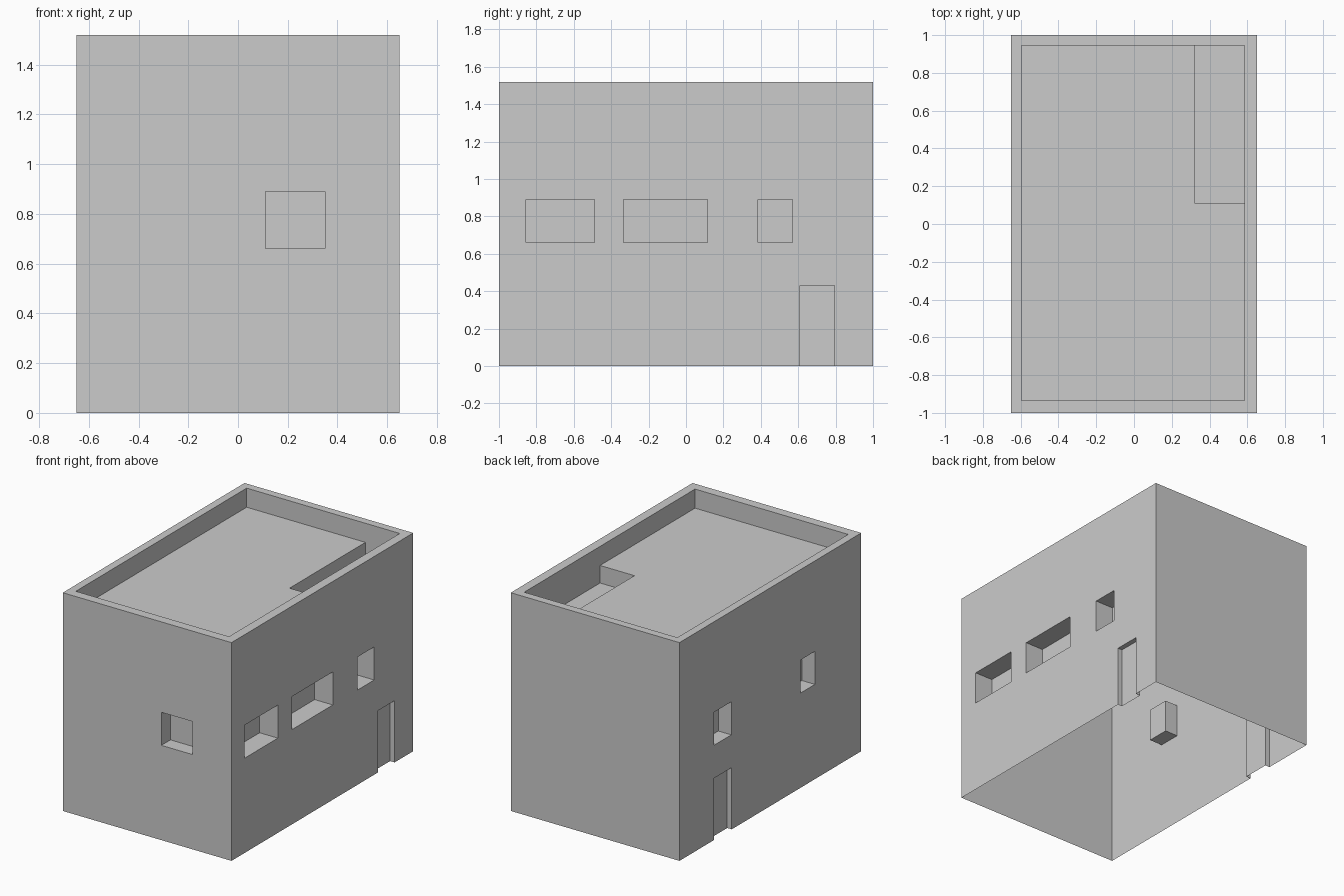
import bpy, bmesh

if "Cube" in bpy.data.objects:
    bpy.data.objects.remove(bpy.data.objects["Cube"])

W, D, H = 0.65, 1.0, 1.52      # half width, half depth, height
EPS = 0.1                      # how far cutters stick out of the body
SILL, LINTEL, DOOR_TOP = 0.66, 0.89, 0.43


def box(name, x0, x1, y0, y1, z0, z1):
    bm = bmesh.new()
    bmesh.ops.create_cube(bm, size=1)
    for v in bm.verts:
        v.co = (x1 if v.co.x > 0 else x0,
                y1 if v.co.y > 0 else y0,
                z1 if v.co.z > 0 else z0)
    me = bpy.data.meshes.new(name)
    bm.to_mesh(me)
    bm.free()
    ob = bpy.data.objects.new(name, me)
    bpy.context.collection.objects.link(ob)
    return ob


house = box("house_shell", -W, W, -D, D, 0, H)
cutters = []


def cut(name, *size):
    c = box(name, *size)
    c.hide_render = True
    m = house.modifiers.new(name, 'BOOLEAN')
    m.operation, m.solver, m.object = 'DIFFERENCE', 'EXACT', c
    cutters.append(c)


def side_cut(name, side, y0, y1, z0, z1, depth):
    xs = sorted((side * (W - depth), side * (W + EPS)))
    cut(name, *xs, y0, y1, z0, z1)


# sunken roof deck behind the parapet, and the lower stair well
cut("roof_deck", -0.595, 0.585, -0.935, 0.945, 1.387, H + EPS)
cut("stair_well", 0.32, 0.585, 0.11, 0.945, 1.265, H + EPS)

# window recesses
cut("front_window", 0.11, 0.35, -D - EPS, -D + 0.1, SILL, LINTEL)
for y0, y1 in ((-0.855, -0.49), (-0.335, 0.115), (0.385, 0.57)):
    side_cut("right_window", 1, y0, y1, SILL, LINTEL, 0.14)
for y0, y1 in ((-0.49, -0.33), (0.43, 0.62)):
    side_cut("left_window", -1, y0, y1, SILL, LINTEL, 0.1)

# shallow door recesses, running through the open base
side_cut("right_door", 1, 0.61, 0.795, -EPS, DOOR_TOP, 0.035)
side_cut("left_door", -1, 0.425, 0.62, -EPS, DOOR_TOP, 0.035)

# bake the cuts and open the underside
bm = bmesh.new()
bm.from_object(house, bpy.context.evaluated_depsgraph_get())
base = [f for f in bm.faces if all(abs(v.co.z) < 1e-4 for v in f.verts)]
bmesh.ops.delete(bm, geom=base, context='FACES')
house.modifiers.clear()
bm.to_mesh(house.data)
bm.free()
for c in cutters:
    bpy.data.objects.remove(c)
